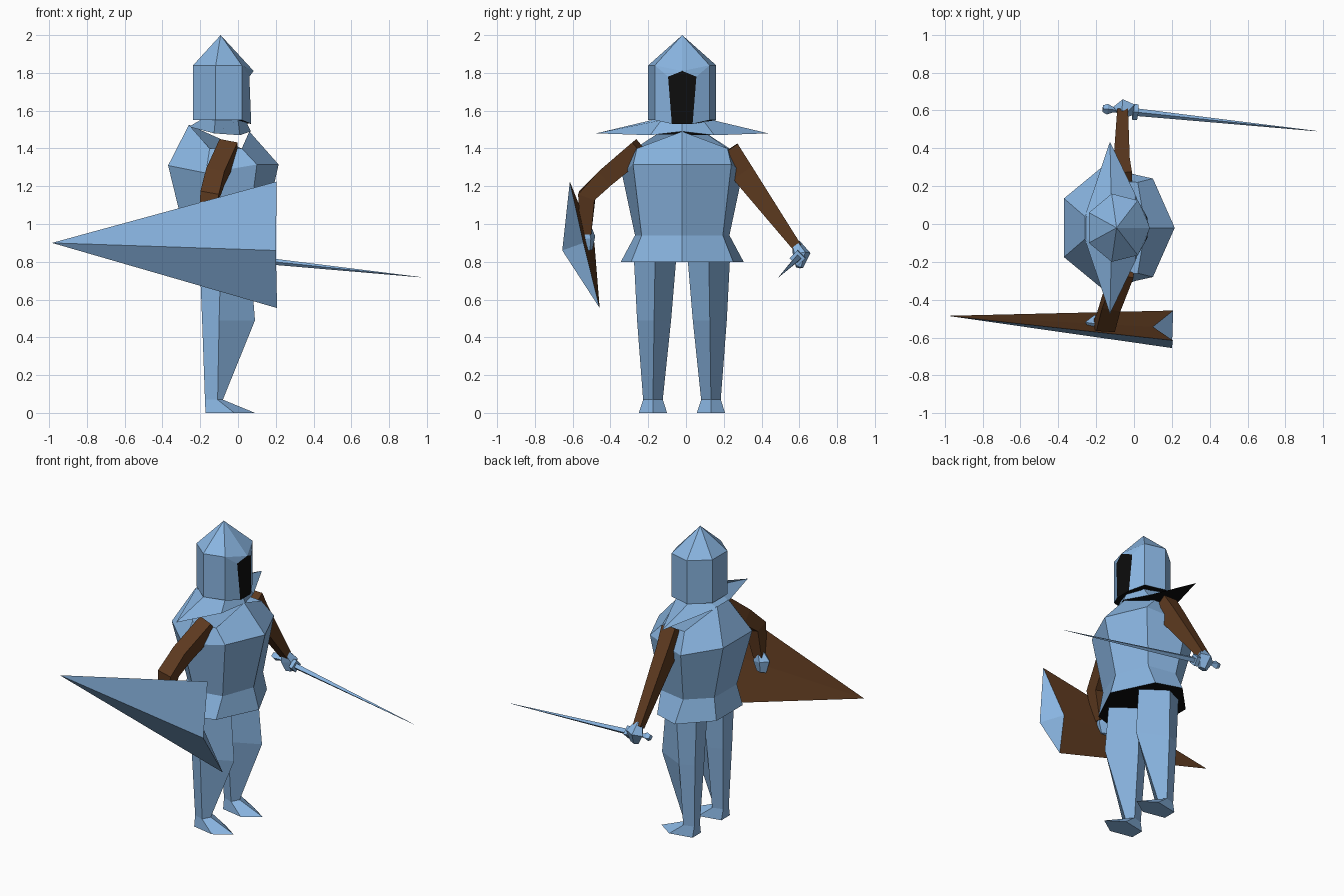
import bpy, bmesh, math
from mathutils import Vector

if "Cube" in bpy.data.objects:
    bpy.data.objects.remove(bpy.data.objects["Cube"])

CY = -0.02  # mirror plane of the body


def material(name, rgb):
    m = bpy.data.materials.new(name)
    m.diffuse_color = (*rgb, 1)
    m.use_nodes = True
    m.node_tree.nodes["Principled BSDF"].inputs["Base Color"].default_value = m.diffuse_color
    return m


STEEL = material("steel", (0.25, 0.46, 0.75))
LEATHER = material("leather", (0.11, 0.042, 0.014))
DARK = material("dark", (0.004, 0.004, 0.004))


def mesh(name, verts, faces, mats, slots=None, outward=True):
    """Make a flat-shaded object; slots gives the material index of each face."""
    me = bpy.data.meshes.new(name)
    me.from_pydata([tuple(v) for v in verts], [], faces)
    for m in mats:
        me.materials.append(m)
    for p, s in zip(me.polygons, slots or [0] * len(faces)):
        p.material_index = s
    if outward:
        bm = bmesh.new()
        bm.from_mesh(me)
        bmesh.ops.recalc_face_normals(bm, faces=bm.faces)
        bm.to_mesh(me)
        bm.free()
    ob = bpy.data.objects.new(name, me)
    bpy.context.collection.objects.link(ob)
    return ob


def loft(name, rings, mat, bottom=None):
    """Skin a stack of equal rings and cap both ends."""
    n = len(rings[0])
    verts = [v for r in rings for v in r]
    faces = [(k * n + i, k * n + (i + 1) % n, (k + 1) * n + (i + 1) % n, (k + 1) * n + i)
             for k in range(len(rings) - 1) for i in range(n)]
    faces += [tuple(range(n))[::-1], tuple(range(len(verts) - n, len(verts)))]
    slots = [0] * (len(faces) - 2) + [1 if bottom else 0, 0]
    return mesh(name, verts, faces, [mat] + ([bottom] if bottom else []), slots)


def sym(tip, *half, cy=CY):
    """Ring from a front tip (x, z) and half-ring points (x, y, z), mirrored."""
    return ([(tip[0], cy, tip[1])] + [(x, cy + y, z) for x, y, z in half]
            + [(x, cy - y, z) for x, y, z in reversed(half)])


def tube(name, stations, mat, ref, n=4, turn=math.pi / 4):
    """Tapered n-sided limb through stations of (point, width, depth)."""
    pts = [Vector(s[0]) for s in stations]
    rings = []
    for i, (p, a, b) in enumerate(stations):
        d = (pts[min(i + 1, len(pts) - 1)] - pts[max(i - 1, 0)]).normalized()
        u = Vector(ref)
        u = (u - d * u.dot(d)).normalized()
        v = d.cross(u)
        angles = [turn + math.tau * k / n for k in range(n)]
        rings.append([pts[i] + u * a * math.cos(t) + v * b * math.sin(t) for t in angles])
    return loft(name, rings, mat)


# Breastplate and flared skirt
loft("torso", [
    sym((0.17, 0.80), (0.04, 0.27, 0.80), (-0.13, 0.325, 0.80), (-0.31, 0.14, 0.80)),
    sym((0.13, 0.94), (0.05, 0.215, 0.94), (-0.14, 0.25, 0.94), (-0.28, 0.12, 0.94)),
    sym((0.215, 1.315), (0.10, 0.26, 1.315), (-0.17, 0.32, 1.27), (-0.37, 0.155, 1.31)),
    sym((0.06, 1.49), (0.02, 0.24, 1.40), (-0.15, 0.25, 1.40), (-0.26, 0.06, 1.525)),
], STEEL, DARK)

# Pointed shoulder collar
loft("shoulder_collar", [
    sym((0.068, 1.49), (0.01, 0.17, 1.47), (-0.127, 0.455, 1.48), (-0.26, 0.06, 1.515)),
    sym((0.04, 1.55), (0.0, 0.11, 1.55), (-0.12, 0.14, 1.555), (-0.2, 0.07, 1.55)),
], STEEL, DARK)

# Seven-sided helmet: walls, peak, and face plates round a dark opening
half = [(0.02, 0.145), (-0.118, 0.18), (-0.238, 0.08)]
hv = [(x, CY + s * y, z) for z in (1.55, 1.84) for s in (1, -1) for x, y in half]
hv += [(-0.092, CY, 2.0), (0.083, CY, 1.81)]
hv += [(0.06, CY + s * 0.075, 1.78) for s in (1, -1)]
hv += [(0.07, CY + s * 0.055, 1.53) for s in (1, -1)]
walls = [(0, 1, 7, 6), (1, 2, 8, 7), (2, 5, 11, 8), (5, 4, 10, 11), (4, 3, 9, 10)]
peak = [(6, 7, 12), (7, 8, 12), (8, 11, 12), (11, 10, 12), (10, 9, 12), (9, 13, 12), (13, 6, 12)]
plates = [(6, 14, 16, 0), (6, 13, 14), (9, 3, 17, 15), (9, 15, 13)]
dark = [(13, 15, 17, 16, 14), (0, 16, 17, 3, 4, 5, 2, 1)]
steel_faces = walls + peak + plates
mesh("helmet", hv, steel_faces + dark, [STEEL, DARK], [0] * len(steel_faces) + [1, 1])

# Legs with pointed boots
for side, cy in (("right", -0.175), ("left", 0.132)):
    s = 1 if cy > CY else -1
    lean = -0.012 * s
    loft(side + "_leg", [
        sym((0.09, 0.0), (-0.02, 0.075, 0.0), (-0.172, 0.045, 0.0), cy=cy),
        sym((-0.08, 0.07), (-0.108, 0.052, 0.07), (-0.175, 0.03, 0.07), cy=cy),
        sym((0.09, 0.49), (-0.1, 0.09, 0.49), (-0.19, 0.05, 0.49), cy=cy + lean * 0.5),
        sym((0.06, 0.86), (-0.09, 0.115, 0.86), (-0.205, 0.06, 0.86), cy=cy + lean),
    ], STEEL)

# Arms
tube("right_arm", [((-0.05, -0.24, 1.40), 0.07, 0.075), ((-0.12, -0.42, 1.25), 0.07, 0.07),
                   ((-0.15, -0.525, 1.15), 0.07, 0.065), ((-0.18, -0.53, 0.95), 0.045, 0.04)],
     LEATHER, (1, 0, 0))
tube("left_arm", [((-0.06, 0.22, 1.39), 0.07, 0.09), ((-0.065, 0.30, 1.27), 0.06, 0.085),
                  ((-0.06, 0.59, 0.875), 0.04, 0.035)], LEATHER, (1, 0, 0))

# Gauntlets
tube("right_hand", [((-0.18, -0.53, 0.98), 0.03, 0.03), ((-0.2, -0.525, 0.93), 0.06, 0.045),
                    ((-0.2, -0.52, 0.86), 0.035, 0.025)], STEEL, (1, 0, 0), 5)
tube("left_hand", [((-0.06, 0.58, 0.90), 0.025, 0.025), ((-0.05, 0.61, 0.84), 0.06, 0.05),
                   ((-0.04, 0.60, 0.77), 0.03, 0.02)], STEEL, (1, 0, 0), 5)


# Sword: pommel, grip, guard and blade along one line
def on_blade(x):
    return (x, 0.592 - 0.105 * x, 0.82 - 0.105 * x)


profile = [(-0.165, 0.018), (-0.14, 0.028), (-0.11, 0.014), (-0.01, 0.014),
           (-0.005, 0.042), (0.02, 0.042), (0.021, 0.02), (0.2, 0.016), (0.965, 0.001)]
tube("sword", [(on_blade(x), r, r) for x, r in profile], STEEL, (0, 1, 0), 4, 0)

# Shield: ridged steel front, notched rim, leather back
mesh("shield",
     [(-0.985, -0.485, 0.90), (0.205, -0.615, 1.225), (0.2, -0.655, 0.86),
      (0.207, -0.457, 0.555), (0.10, -0.543, 0.90)],
     [(0, 2, 1), (0, 3, 2), (1, 2, 4), (2, 3, 4), (0, 1, 4), (0, 4, 3)],
     [STEEL, LEATHER], [0, 0, 0, 0, 1, 1])
